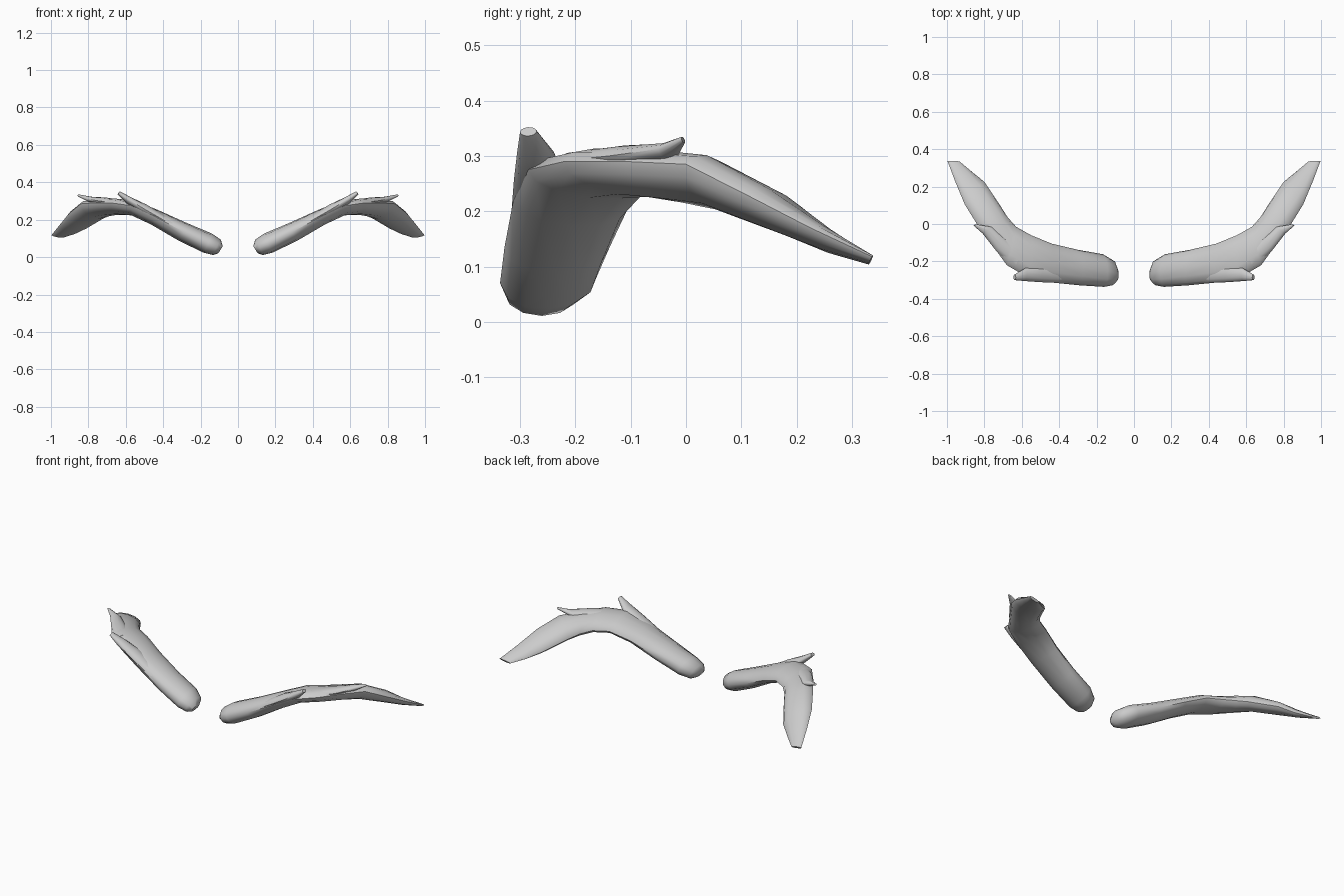
import bpy, bmesh, math
from mathutils import Vector

SIDES = 12


def loft(name, sections):
    """Skin flattened oval sections: outer edge, inner edge, half thickness; mirrored over x."""
    bm = bmesh.new()
    mids = [(Vector(a) + Vector(b)) / 2 for a, b, t in sections]
    rings = []
    for i, (a, b, t) in enumerate(sections):
        half = (Vector(a) - Vector(b)) / 2
        tangent = mids[min(i + 1, len(mids) - 1)] - mids[max(i - 1, 0)]
        normal = half.cross(tangent).normalized()
        ring = []
        for k in range(SIDES):
            ang = 2 * math.pi * k / SIDES
            p = mids[i] + half * math.cos(ang) + normal * t * math.sin(ang)
            ring.append(bm.verts.new(p))
        rings.append(ring)
    for r, s in zip(rings, rings[1:]):
        for k in range(SIDES):
            n = (k + 1) % SIDES
            bm.faces.new((r[k], r[n], s[n], s[k]))
    bm.faces.new(rings[0])
    bm.faces.new(rings[-1])
    bmesh.ops.recalc_face_normals(bm, faces=bm.faces)
    mesh = bpy.data.meshes.new(name)
    bm.to_mesh(mesh)
    bm.free()
    ob = bpy.data.objects.new(name, mesh)
    bpy.context.collection.objects.link(ob)
    bpy.ops.object.select_all(action='DESELECT')
    bpy.context.view_layer.objects.active = ob
    ob.select_set(True)
    bpy.ops.object.shade_smooth_by_angle(angle=math.radians(50))
    mirror = ob.modifiers.new("Mirror", 'MIRROR')
    mirror.use_axis[0] = True
    mirror.use_clip = False
    return ob


# Main arched eyebrow, from the rounded inner end to the thin outer tip
loft("eyebrow", [
    ((0.093, -0.305, 0.040), (0.093, -0.235, 0.040), 0.022),
    ((0.115, -0.328, 0.052), (0.110, -0.195, 0.052), 0.046),
    ((0.160, -0.336, 0.070), (0.165, -0.162, 0.080), 0.056),
    ((0.290, -0.328, 0.135), (0.300, -0.138, 0.135), 0.052),
    ((0.450, -0.312, 0.220), (0.440, -0.105, 0.205), 0.043),
    ((0.570, -0.285, 0.275), (0.550, -0.060, 0.250), 0.040),
    ((0.680, -0.220, 0.290), (0.630, -0.015, 0.250), 0.040),
    ((0.760, -0.110, 0.290), (0.675, 0.035, 0.238), 0.042),
    ((0.840, 0.000, 0.285), (0.710, 0.090, 0.220), 0.042),
    ((0.905, 0.105, 0.232), (0.800, 0.225, 0.165), 0.034),
    ((0.955, 0.225, 0.170), (0.865, 0.278, 0.130), 0.020),
    ((0.997, 0.336, 0.118), (0.930, 0.332, 0.106), 0.007),
])

# Pointed tuft running straight off the front ridge
loft("front_tuft", [
    ((0.340, -0.318, 0.165), (0.340, -0.230, 0.175), 0.020),
    ((0.500, -0.311, 0.257), (0.500, -0.225, 0.262), 0.024),
    ((0.585, -0.305, 0.308), (0.580, -0.235, 0.298), 0.020),
    ((0.638, -0.300, 0.343), (0.638, -0.270, 0.345), 0.010),
])

# Pointed tuft on the outer bend
loft("outer_tuft", [
    ((0.640, -0.235, 0.290), (0.600, -0.150, 0.290), 0.018),
    ((0.740, -0.140, 0.300), (0.685, -0.080, 0.298), 0.020),
    ((0.810, -0.050, 0.312), (0.760, -0.015, 0.302), 0.016),
    ((0.858, -0.008, 0.330), (0.842, -0.002, 0.328), 0.006),
])
